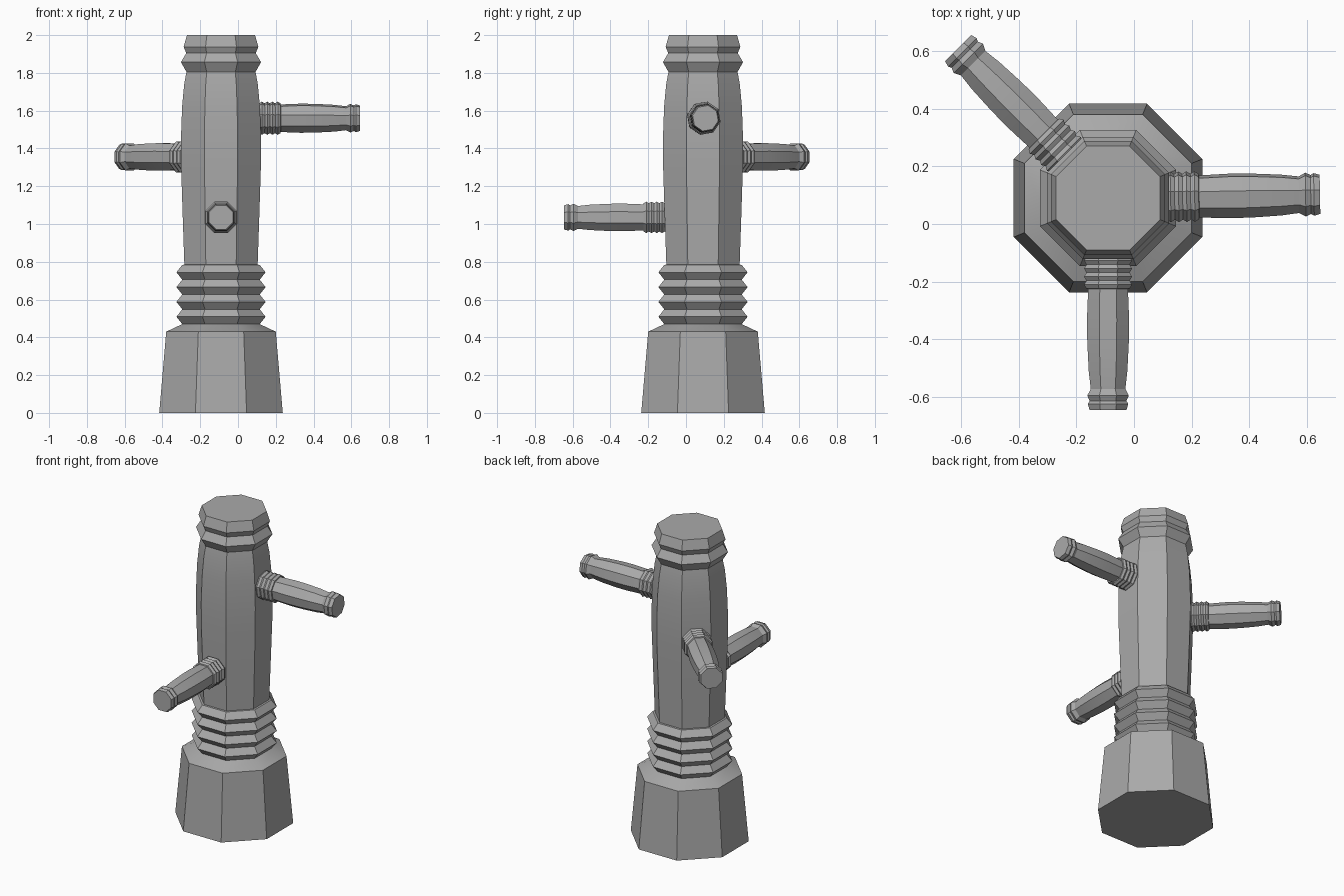
import bpy, bmesh, math
from mathutils import Matrix, Vector

if "Cube" in bpy.data.objects:
    bpy.data.objects.remove(bpy.data.objects["Cube"])

grey = bpy.data.materials.new("grey")
grey.diffuse_color = (0.4, 0.4, 0.4, 1)
grey.use_nodes = True
grey.node_tree.nodes["Principled BSDF"].inputs["Base Color"].default_value = grey.diffuse_color


def lathe(name, profile, matrix):
    """Octagonal turned part from (apothem, height) pairs, flats on the axes."""
    bm = bmesh.new()
    rings = []
    for a, h in profile:
        r = a / math.cos(math.pi / 8)
        rings.append([bm.verts.new((r * math.cos((k + 0.5) * math.pi / 4),
                                    r * math.sin((k + 0.5) * math.pi / 4), h)) for k in range(8)])
    for lo, hi in zip(rings, rings[1:]):
        for k in range(8):
            n = (k + 1) % 8
            bm.faces.new((lo[k], lo[n], hi[n], hi[k]))
    bm.faces.new(rings[0][::-1])
    bm.faces.new(rings[-1])
    for f in bm.faces:
        f.smooth = True
    bm.normal_update()
    me = bpy.data.meshes.new(name)
    bm.to_mesh(me)
    bm.free()
    me.set_sharp_from_angle(angle=math.radians(25))
    me.materials.append(grey)
    ob = bpy.data.objects.new(name, me)
    ob.matrix_world = matrix
    bpy.context.collection.objects.link(ob)
    return ob


def ridges(start, step, count, low, high):
    """Zigzag collar: valley, peak, valley ..."""
    return [(high if i % 2 else low, start + i * step) for i in range(2 * count + 1)]


# Main post: tapered foot, ridged collar, bulging shaft, capped head
CENTRE = Vector((-0.09, 0.09, 0))
post = [(0.327, 0), (0.29, 0.43), (0.205, 0.47)]
post += ridges(0.47, 0.0392, 4, 0.205, 0.236)
post += [(0.194, 0.785), (0.203, 1.05), (0.211, 1.3), (0.212, 1.45), (0.206, 1.62),
         (0.195, 1.74), (0.183, 1.805), (0.212, 1.857), (0.184, 1.905), (0.198, 1.938), (0.18, 2.0)]
lathe("post", post, Matrix.Translation(CENTRE))

# Arm profile, measured outward from the post axis
arm = [(0.075, 0.15)] + ridges(0.203, 0.0139, 4, 0.075, 0.083)
arm += [(0.069, 0.316), (0.073, 0.42), (0.072, 0.5), (0.067, 0.6), (0.06, 0.662),
        (0.072, 0.685), (0.064, 0.703), (0.07, 0.714), (0.064, 0.735)]

# Three arms: name, heading, height, roll (degrees)
for name, heading, z, roll in (("right_arm", 1, 1.56, 10),
                               ("front_arm", -90, 1.035, 0),
                               ("back_left_arm", 135, 1.355, 0)):
    m = (Matrix.Translation(CENTRE + Vector((0, 0, z)))
         @ Matrix.Rotation(math.radians(heading), 4, 'Z')
         @ Matrix.Rotation(math.pi / 2, 4, 'Y')
         @ Matrix.Rotation(math.radians(roll), 4, 'Z'))
    lathe(name, arm, m)
